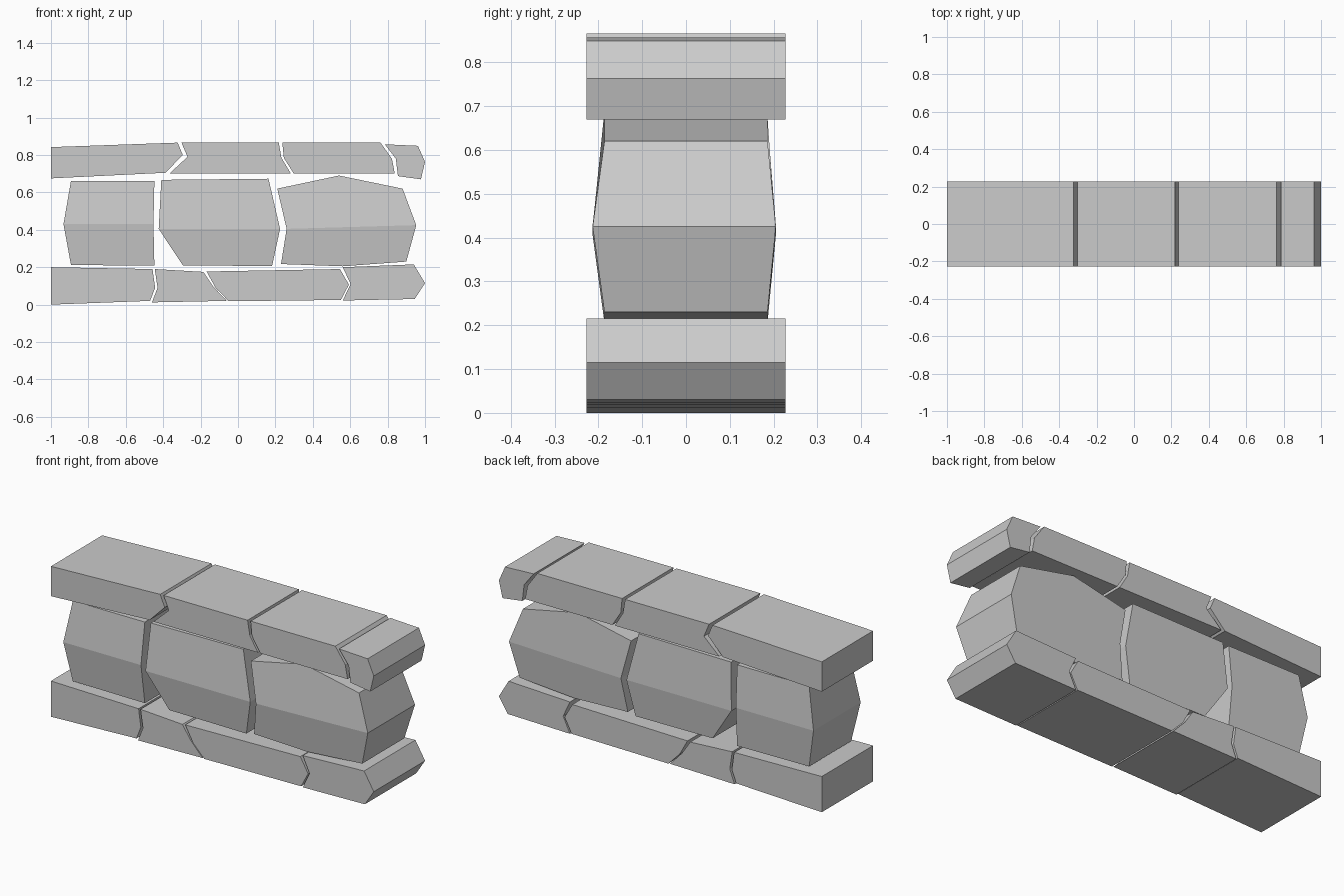
import bpy
import bmesh

if "Cube" in bpy.data.objects:
    bpy.data.objects.remove(bpy.data.objects["Cube"])

ROW_HALF = 0.227      # half depth of the straight courses
EDGE_HALF = 0.186     # half depth of the middle stones at top and bottom
CREST = (-0.213, 0.205)  # front and back of the bulging crest line


def finish(bm, name):
    bmesh.ops.recalc_face_normals(bm, faces=bm.faces)
    mesh = bpy.data.meshes.new(name)
    bm.to_mesh(mesh)
    bm.free()
    bpy.context.collection.objects.link(bpy.data.objects.new(name, mesh))


def stone(name, upper, lower, bulge=False):
    """upper runs left crest to right crest; lower runs right to left below."""
    outline = upper + lower
    crests = (0, len(upper) - 1) if bulge else ()
    bm = bmesh.new()
    rings = []
    for side, sign in ((0, -1), (1, 1)):
        ring = []
        for i, (x, z) in enumerate(outline):
            half = EDGE_HALF if bulge else ROW_HALF
            y = CREST[side] if i in crests else sign * half
            ring.append(bm.verts.new((x, y, z)))
        rings.append(ring)
        if bulge:
            bm.faces.new(ring[:len(upper)])
            bm.faces.new(ring[len(upper) - 1:] + ring[:1])
        else:
            bm.faces.new(ring)
    n = len(outline)
    for i in range(n):
        j = (i + 1) % n
        bm.faces.new((rings[0][i], rings[0][j], rings[1][j], rings[1][i]))
    finish(bm, name)


# Bottom course
bottom = [
    [(-1, .20), (-.457, .19), (-.443, .09), (-.47, .02), (-1, .0)],
    [(-.43, .09), (-.445, .19), (-.185, .175), (-.135, .10), (-.06, .02), (-.46, .012)],
    [(-.12, .09), (-.168, .177), (.545, .19), (.593, .107), (.55, .025), (-.05, .018)],
    [(.602, .11), (.56, .20), (.94, .215), (1, .115), (.945, .03), (.56, .022)],
]
# Top course
top = [
    [(-1, .842), (-.323, .866), (-.295, .80), (-.388, .705), (-1, .675)],
    [(-.27, .79), (-.302, .866), (.218, .866), (.232, .785), (.282, .702), (-.365, .702)],
    [(.245, .785), (.237, .866), (.762, .866), (.823, .78), (.838, .702), (.297, .702)],
    [(.844, .78), (.785, .857), (.962, .849), (1, .763), (.978, .67), (.855, .687)],
]
for course, points in (("bottom", bottom), ("top", top)):
    for k, outline in enumerate(points, 1):
        stone(f"{course}_stone_{k}", outline, [])

# Middle course: large stones with a creased bulge
stone("middle_stone_1",
      [(-.933, .43), (-.893, .662), (-.447, .662), (-.452, .43)],
      [(-.447, .208), (-.893, .212)], True)
stone("middle_stone_2",
      [(-.424, .405), (-.41, .667), (.163, .673), (.225, .405)],
      [(.182, .206), (-.295, .21)], True)
stone("middle_stone_3",
      [(.26, .405), (.21, .62), (.54, .69), (.88, .62), (.953, .425)],
      [(.90, .23), (.56, .205), (.23, .217)], True)
